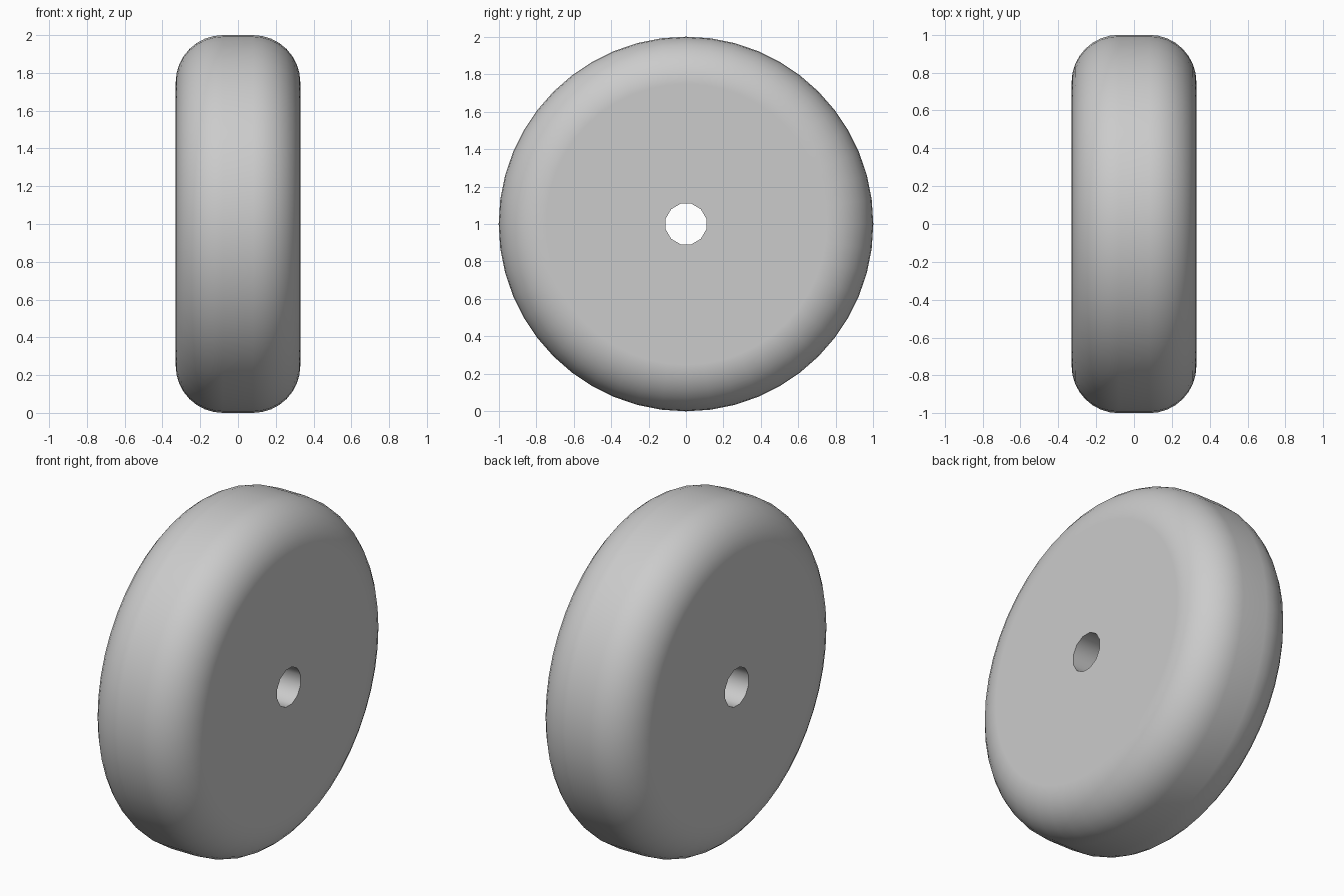
import bpy, bmesh
from math import sin, cos, pi
from mathutils import Matrix, Vector

if "Cube" in bpy.data.objects:
    bpy.data.objects.remove(bpy.data.objects["Cube"])

RADIUS, HALF_WIDTH, FILLET = 1.0, 0.33, 0.25
SEGMENTS, FILLET_STEPS, HOLE_SIDES = 48, 8, 12
CENTRE = Vector((0, 0, RADIUS))

grey = bpy.data.materials.new("plain grey")
grey.use_nodes = True
colour = (0.6, 0.6, 0.6, 1)
grey.diffuse_color = colour
grey.node_tree.nodes["Principled BSDF"].inputs["Base Color"].default_value = colour


def make_object(name, bm):
    bmesh.ops.recalc_face_normals(bm, faces=bm.faces)
    mesh = bpy.data.meshes.new(name)
    bm.to_mesh(mesh)
    bm.free()
    mesh.materials.append(grey)
    obj = bpy.data.objects.new(name, mesh)
    bpy.context.collection.objects.link(obj)
    return obj


# Wheel body: rounded half profile on each side, revolved around x
arc = [i * pi / 2 / FILLET_STEPS for i in range(FILLET_STEPS + 1)]
right_side = [(HALF_WIDTH - FILLET + FILLET * cos(a),
               RADIUS - FILLET + FILLET * sin(a)) for a in arc]
profile = right_side + [(-x, r) for x, r in reversed(right_side)]

bm = bmesh.new()
rings = []
for x, r in profile:
    rings.append([bm.verts.new((x, r * sin(2 * pi * k / SEGMENTS),
                                RADIUS + r * cos(2 * pi * k / SEGMENTS)))
                  for k in range(SEGMENTS)])
for a, b in zip(rings, rings[1:]):
    for k in range(SEGMENTS):
        n = (k + 1) % SEGMENTS
        bm.faces.new((a[k], a[n], b[n], b[k]))
bm.faces.new(rings[0])
bm.faces.new(rings[-1])
wheel = make_object("wheel", bm)

# Axle hole cutter
bm = bmesh.new()
bmesh.ops.create_cone(bm, cap_ends=True, segments=HOLE_SIDES,
                      radius1=0.112, radius2=0.112, depth=1,
                      matrix=Matrix.Translation(CENTRE)
                      @ Matrix.Rotation(pi / 2, 4, 'Y')
                      @ Matrix.Rotation(pi / HOLE_SIDES, 4, 'Z'))
cutter = make_object("axle_hole_cutter", bm)
cutter.hide_render = True

hole = wheel.modifiers.new("axle hole", 'BOOLEAN')
hole.operation = 'DIFFERENCE'
hole.solver = 'EXACT'
hole.object = cutter

bpy.ops.object.select_all(action='DESELECT')
bpy.context.view_layer.objects.active = wheel
wheel.select_set(True)
bpy.ops.object.modifier_apply(modifier=hole.name)
bpy.data.objects.remove(cutter)

# Smooth rim with flat side discs and crisp hole edges
bpy.ops.object.shade_smooth_by_angle(angle=pi / 5)
weighted = wheel.modifiers.new("flat discs", 'WEIGHTED_NORMAL')
weighted.keep_sharp = True
